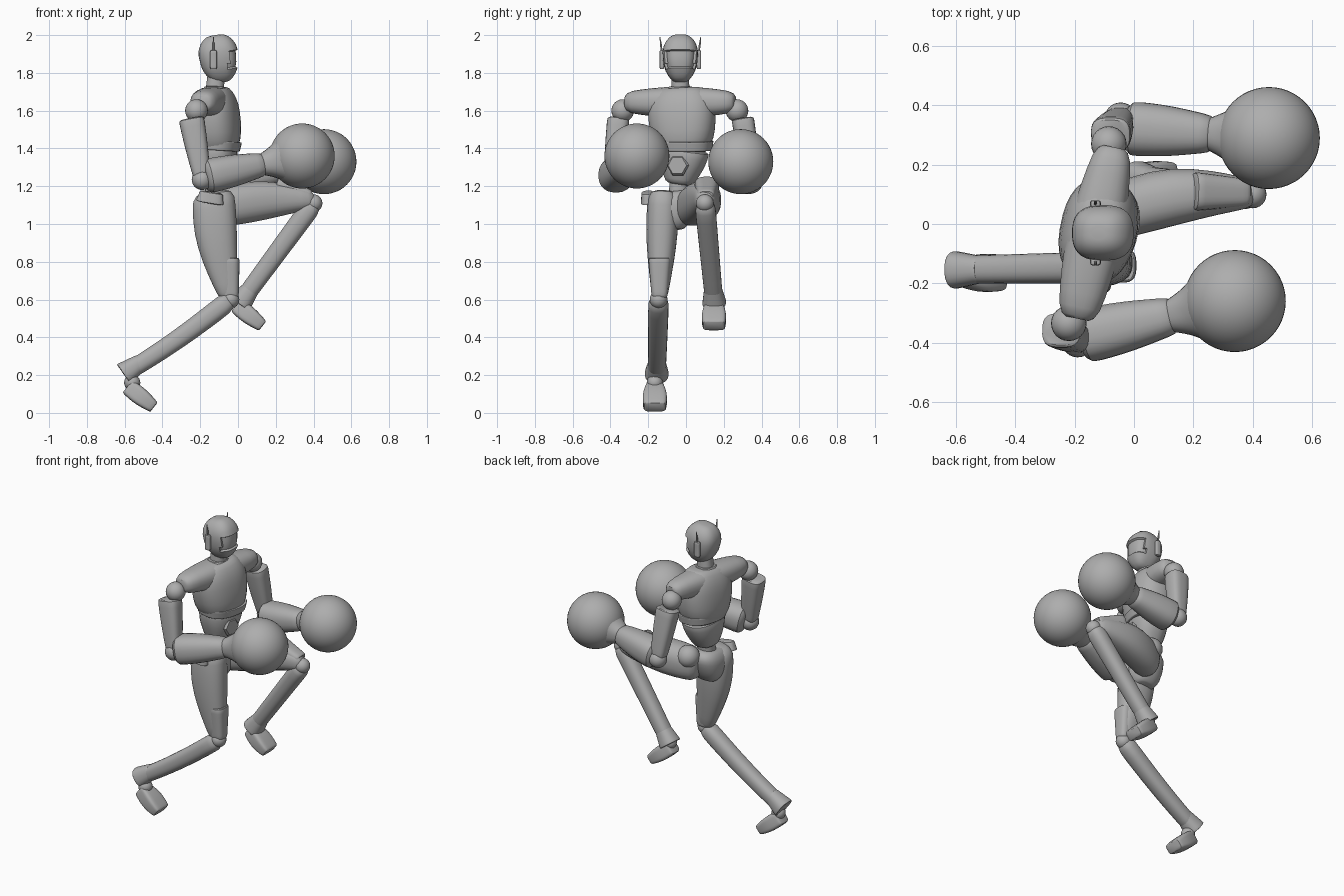
import bpy, bmesh, math
from mathutils import Vector

cube = bpy.data.objects.get("Cube")
if cube:
    bpy.data.objects.remove(cube, do_unlink=True)

grey = (.42, .42, .42, 1)
material = bpy.data.materials.new("matte grey")
material.use_nodes = True
material.diffuse_color = grey
material.node_tree.nodes["Principled BSDF"].inputs["Base Color"].default_value = grey

SIDEWAYS = Vector((0, 1, 0))
UPWARD = Vector((0, 0, 1))
ACROSS = Vector((.21, .98, 0))    # shoulder line of the twisted torso
AHEAD = Vector((.98, -.21, 0))    # direction the chest faces


def finish(name, bm):
    """Turn a bmesh into a shaded object."""
    bmesh.ops.recalc_face_normals(bm, faces=bm.faces)
    mesh = bpy.data.meshes.new(name)
    bm.to_mesh(mesh)
    bm.free()
    mesh.materials.append(material)
    part = bpy.data.objects.new(name, mesh)
    bpy.context.collection.objects.link(part)
    bpy.ops.object.select_all(action='DESELECT')
    part.select_set(True)
    bpy.context.view_layer.objects.active = part
    bpy.ops.object.shade_smooth_by_angle(angle=math.radians(35))


def limb_mesh(start, end, first, last, belly=0, bend=(0, 0, 0), side=SIDEWAYS,
              power=2.4, soft=.1, tip=.6, segments=24, steps=12):
    """Tapered limb; first and last are (half width along side, half depth).

    belly swells the middle, bend bows the path, soft and tip round the ends.
    """
    bm = bmesh.new()
    start, end, bend = Vector(start), Vector(end), Vector(bend)
    along = (end - start).normalized()
    wide = (side - along * side.dot(along)).normalized()
    deep = along.cross(wide)

    def squared(value):
        return math.copysign(abs(value) ** (2 / power), value)

    rings = []
    for step in range(steps + 1):
        t = (1 - math.cos(math.pi * step / steps)) / 2
        arch = math.sin(math.pi * t)
        near_end = min(1, min(t, 1 - t) / soft)
        scale = tip + (1 - tip) * math.sqrt(1 - (1 - near_end) ** 2)
        scale *= 1 + belly * arch
        size = Vector(first).lerp(Vector(last), t) * scale
        centre = start.lerp(end, t) + bend * arch
        ring = []
        for k in range(segments):
            turn = math.tau * (k + .5) / segments
            ring.append(bm.verts.new(centre + wide * size.x * squared(math.cos(turn))
                                     + deep * size.y * squared(math.sin(turn))))
        rings.append(ring)
    for low, high in zip(rings, rings[1:]):
        for k in range(segments):
            bm.faces.new((low[k - 1], low[k], high[k], high[k - 1]))
    bm.faces.new(rings[0])
    bm.faces.new(rings[-1])
    bmesh.ops.recalc_face_normals(bm, faces=bm.faces)
    return bm


def limb(name, *shape, **options):
    finish(name, limb_mesh(*shape, **options))


def tube(name, start, end, first, last, **options):
    """Limb with an equal width and depth."""
    limb(name, start, end, (first, first), (last, last), **options)


def ball(name, centre, radius, segments=24):
    bm = bmesh.new()
    bmesh.ops.create_uvsphere(bm, u_segments=segments, v_segments=segments // 2, radius=radius)
    bmesh.ops.translate(bm, verts=bm.verts, vec=centre)
    finish(name, bm)


# Head with a recessed visor
bm = limb_mesh((-.08, -.03, 1.75), (-.12, -.03, 2), (.07, .08), (.09, .1),
               belly=.15, power=2.6, soft=.4, tip=.25, segments=32)
visor = []
for face in bm.faces:
    spot = face.calc_center_median()
    if 1.82 < spot.z < 1.93 and spot.x > -.05:
        visor.append(face)
bmesh.ops.inset_region(bm, faces=visor, thickness=.006, depth=-.012)
finish("head", bm)

# Ear pods with thin aerials
for label, sign in (("left", 1), ("right", -1)):
    pod = Vector((-.13, -.03 + sign * .098, 1.82))
    limb(label + "_ear_pod", pod, pod + UPWARD * .1, (.012, .018), (.012, .018), power=4)
    peak = pod + UPWARD * .17 + SIDEWAYS * sign * .01
    tube(label + "_aerial", pod + UPWARD * .09, peak, .008, .003, segments=8, steps=2)

# Neck and twisted torso
tube("neck", (-.125, -.03, 1.68), (-.115, -.03, 1.8), .05, .045)
limb("collar", (-.125, -.03, 1.69), (-.125, -.03, 1.73), (.08, .07), (.06, .05), side=ACROSS)
limb("chest", (-.115, -.01, 1.36), (-.125, -.03, 1.72), (.135, .115), (.16, .1),
     belly=.2, side=ACROSS, soft=.3, segments=32)
limb("rib_band", (-.113, -.01, 1.39), (-.11, -.01, 1.44), (.147, .118), (.155, .127),
     side=ACROSS, tip=.97, segments=32)
limb("abdomen", (-.125, -.035, 1.21), (-.116, -.01, 1.4), (.07, .07), (.135, .11),
     belly=.12, side=ACROSS)
yoke = Vector((-.13, -.03, 1.645))
limb("shoulder_yoke", yoke - ACROSS * .295, yoke + ACROSS * .295, (.055, .065), (.055, .06),
     belly=.5, side=UPWARD)
badge = Vector((-.12, -.022, 1.31)) + AHEAD * .1
tube("belly_plate", badge, badge + AHEAD * .014, .06, .05,
     side=UPWARD, power=2, tip=1, segments=6, steps=1)
tube("spine", (-.125, -.045, 1.12), (-.125, -.035, 1.24), .05, .05)

# Pelvis and hip joints
limb("pelvis", (-.12, -.05, .97), (-.13, -.075, 1.17), (.06, .08), (.14, .09),
     belly=.2, soft=.3)
limb("right_hip_flap", (-.15, -.2, 1.11), (-.14, -.205, 1.17), (.04, .075), (.03, .06), power=3)
ball("left_hip_joint", (-.07, .075, 1.15), .07)

# Arms: shoulder, upper arm, elbow, forearm, cuff and ball fist
arms = {
    "right": dict(shoulder=(-.22, -.335, 1.6), elbow=(-.19, -.395, 1.235),
                  wrist=(-.13, -.37, 1.26), fist=(.34, -.26, 1.36), lean=(-.03, -.015, 0)),
    "left": dict(shoulder=(-.085, .27, 1.6), elbow=(-.045, .355, 1.235),
                 wrist=(.02, .32, 1.25), fist=(.455, .29, 1.33), lean=(0, .02, 0)),
}
for label, arm in arms.items():
    ball(label + "_shoulder", arm["shoulder"], .06)
    ball(label + "_elbow", arm["elbow"], .055)
    ball(label + "_fist", arm["fist"], .172, segments=48)
    shoulder, elbow = Vector(arm["shoulder"]), Vector(arm["elbow"])
    limb(label + "_upper_arm", shoulder.lerp(elbow, .12) + Vector(arm["lean"]),
         shoulder.lerp(elbow, .95), (.06, .068), (.043, .046), belly=.05,
         power=3, soft=.05, tip=.85)
    start, fist = Vector(arm["wrist"]), Vector(arm["fist"])
    tube(label + "_forearm", start.lerp(fist, -.1), start.lerp(fist, .58), .092, .06, belly=.1)
    tube(label + "_cuff", start.lerp(fist, .54), start.lerp(fist, .76), .055, .115,
         belly=-.08, tip=1)

# Thighs and knee guards
limb("right_thigh", (-.13, -.12, 1.17), (-.045, -.14, .6), (.08, .11), (.04, .05),
     belly=.3, bend=(-.02, 0, 0))
limb("right_knee_guard", (-.045, -.14, .82), (-.04, -.14, .61), (.06, .054), (.042, .044),
     power=3, tip=.85)
limb("left_thigh", (-.12, .02, 1.08), (.4, .105, 1.13), (.085, .095), (.05, .05),
     belly=.4, bend=(0, .03, .02))
limb("left_knee_guard", (.2, .11, 1.2), (.385, .106, 1.145), (.066, .058), (.045, .034),
     power=3, tip=.85)

# Lower legs: knee, shin, flared ankle cuff and angled foot
legs = {
    "right": dict(knee=(-.04, -.145, .6), heel=(-.605, -.155, .205),
                  ankle=(-.56, -.165, .18), sag=(0, 0, -.015)),
    "left": dict(knee=(.4, .1, 1.11), heel=(.01, .15, .58),
                 ankle=(.015, .148, .61), sag=(0, 0, 0)),
}
for label, leg in legs.items():
    knee, heel, ankle = (Vector(leg[joint]) for joint in ("knee", "heel", "ankle"))
    ball(label + "_knee", knee, .047)
    tube(label + "_shin", knee, heel, .055, .047, bend=leg["sag"])
    tube(label + "_shin_cuff", knee.lerp(heel, .84), heel, .045, .064, tip=.95)
    ball(label + "_ankle", ankle - UPWARD * .02, .043)
    limb(label + "_foot", ankle + Vector((-.025, 0, -.04)), ankle + Vector((.115, 0, -.15)),
         (.042, .042), (.058, .032), belly=.25, power=5, soft=.06, tip=.85)
